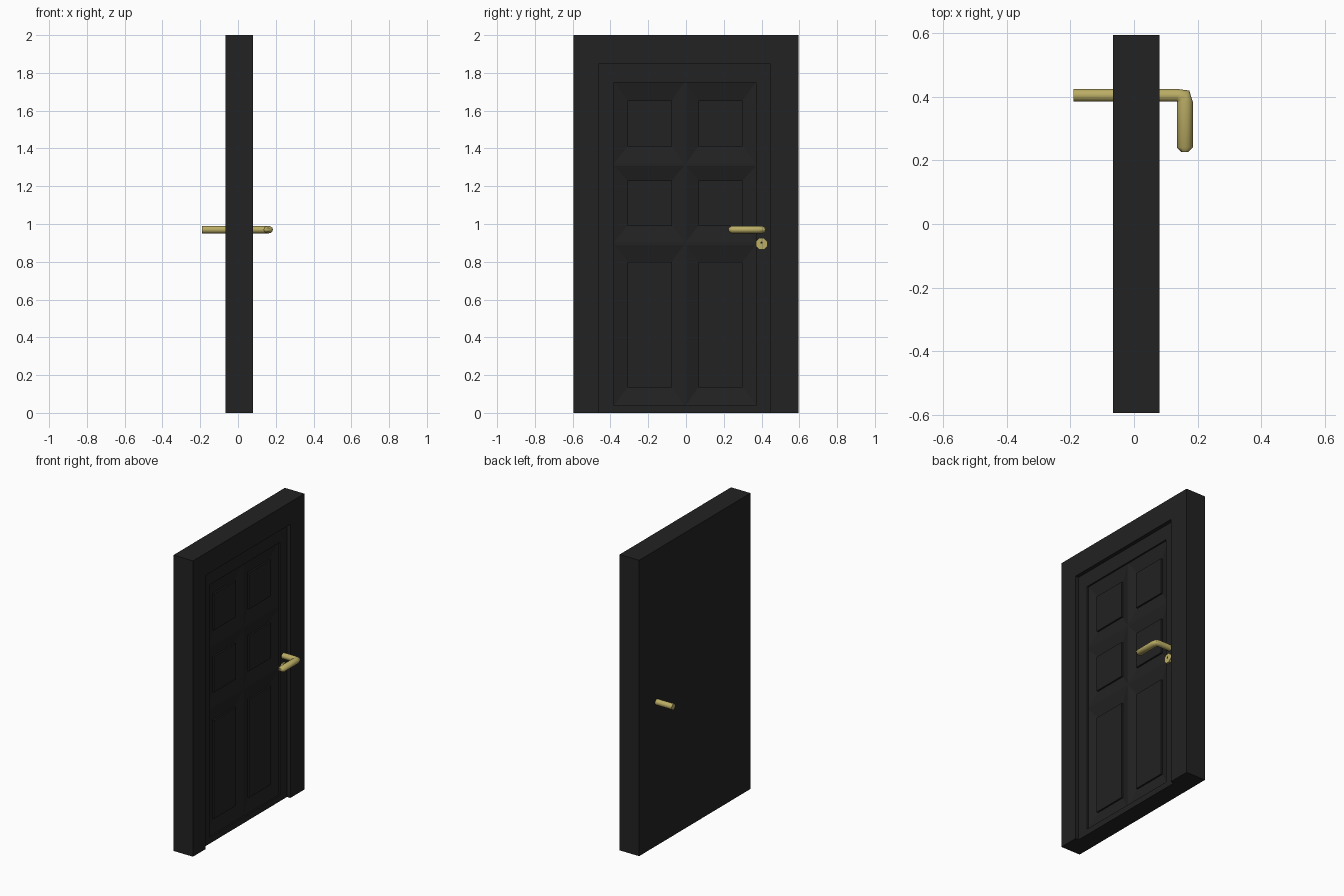
import bpy, bmesh, math
from mathutils import Vector

cube = bpy.data.objects.get("Cube")
if cube:
    bpy.data.objects.remove(cube)


def material(name, rgb):
    m = bpy.data.materials.new(name)
    m.use_nodes = True
    m.diffuse_color = (*rgb, 1)
    m.node_tree.nodes["Principled BSDF"].inputs["Base Color"].default_value = (*rgb, 1)
    return m


BLACK = material("black paint", (0.016, 0.016, 0.016))
BRASS = material("brass", (0.5, 0.42, 0.13))


def finish(name, bm, mat, smooth=False):
    bmesh.ops.recalc_face_normals(bm, faces=bm.faces)
    mesh = bpy.data.meshes.new(name)
    bm.to_mesh(mesh)
    bm.free()
    mesh.materials.append(mat)
    obj = bpy.data.objects.new(name, mesh)
    bpy.context.collection.objects.link(obj)
    if smooth:
        bpy.ops.object.select_all(action="DESELECT")
        obj.select_set(True)
        bpy.context.view_layer.objects.active = obj
        bpy.ops.object.shade_smooth_by_angle(angle=math.radians(50))
    return obj


def rect(bm, box, x):
    y0, y1, z0, z1 = box
    return [bm.verts.new((x, y, z)) for y, z in ((y0, z0), (y1, z0), (y1, z1), (y0, z1))]


def bridge(bm, a, b):
    n = len(a)
    for i in range(n):
        j = (i + 1) % n
        bm.faces.new((a[i], a[j], b[j], b[i]))


def nest(bm, steps):
    """Join rectangles one inside another; returns the last one."""
    rings = [rect(bm, box, x) for box, x in steps]
    for a, b in zip(rings, rings[1:]):
        bridge(bm, a, b)
    return rings[-1]


BACK, FRONT = -0.066, 0.08
LEAF, FIELD, VALLEY, PANEL = 0.055, 0.045, 0.026, 0.037
opening = (-0.46, 0.445, 0, 1.85)
field = (-0.38, 0.37, 0.04, 1.75)

# Door frame: an upside-down U with full thickness
bm = bmesh.new()
w, (y0, y1, _, top) = 0.595, opening
outline = [(-w, 0), (-w, 2), (w, 2), (w, 0), (y1, 0), (y1, top), (y0, top), (y0, 0)]
face = bm.faces.new([bm.verts.new((BACK, y, z)) for y, z in outline])
ext = bmesh.ops.extrude_face_region(bm, geom=[face])
bmesh.ops.translate(bm, vec=(FRONT - BACK, 0, 0),
                    verts=[v for v in ext["geom"] if isinstance(v, bmesh.types.BMVert)])
finish("door_frame", bm, BLACK)

# Door leaf: flush back, recessed field, six raised panels with sloping surrounds
bm = bmesh.new()
bm.faces.new(rect(bm, opening, BACK))
nest(bm, [(opening, BACK), (opening, LEAF), (field, LEAF), (field, FIELD)])
ys = [-0.38, -0.01, 0.0, 0.37]
zs = [0.04, 0.89, 0.905, 1.307, 1.32, 1.75]
panel_y = {0: (-0.31, -0.075), 2: (0.065, 0.30)}
panel_z = {0: (0.135, 0.80), 2: (0.99, 1.23), 4: (1.41, 1.655)}
for i in range(len(ys) - 1):
    for j in range(len(zs) - 1):
        cell = (ys[i], ys[i + 1], zs[j], zs[j + 1])
        if i in panel_y and j in panel_z:
            panel = (*panel_y[i], *panel_z[j])
            bm.faces.new(nest(bm, [(cell, FIELD), (panel, VALLEY), (panel, PANEL)]))
        else:
            bm.faces.new(rect(bm, cell, FIELD))
bmesh.ops.remove_doubles(bm, verts=bm.verts, dist=0.0001)
finish("door_leaf", bm, BLACK)

# Lever handle: rings swept along a bent path, tapered at the tip
SIDES = 12
HY, HZ, HX = 0.405, 0.97, 0.16
# centre x, centre y, ring direction, half width, half height
sections = [
    (-0.19, HY, (0, 1), 0.02, 0.02),
    (0.137, HY, (0, 1), 0.02, 0.02),
    (0.1555, 0.4015, (0.7, 0.7), 0.026, 0.02),
    (HX, 0.385, (1, 0), 0.025, 0.02),
    (HX, 0.241, (1, 0), 0.025, 0.02),
    (HX, 0.226, (1, 0), 0.01, 0.009),
]
bm = bmesh.new()
rings = []
for x, y, d, a, b in sections:
    side = Vector((d[0], d[1], 0)).normalized() * a
    ring = []
    for k in range(SIDES):
        t = math.tau * k / SIDES
        ring.append(bm.verts.new(Vector((x, y, HZ)) + side * math.cos(t)
                                 + Vector((0, 0, b * math.sin(t)))))
    rings.append(ring)
for a, b in zip(rings, rings[1:]):
    bridge(bm, a, b)
bm.faces.new(rings[0])
bm.faces.new(rings[-1])
finish("lever_handle", bm, BRASS, smooth=True)


def disc(name, radius, sides, x0, x1, y, z, mat):
    bm = bmesh.new()
    loops = [[bm.verts.new((x, y + radius * math.cos(math.tau * (k + 0.5) / sides),
                            z + radius * math.sin(math.tau * (k + 0.5) / sides)))
              for k in range(sides)] for x in (x0, x1)]
    bridge(bm, *loops)
    for loop in loops:
        bm.faces.new(loop)
    finish(name, bm, mat)


# Lock plate with a small keyhole
disc("lock_plate", 0.033, 8, LEAF - 0.01, 0.068, 0.40, 0.895, BRASS)
disc("keyhole", 0.006, 8, 0.066, 0.069, 0.40, 0.901, BLACK)
